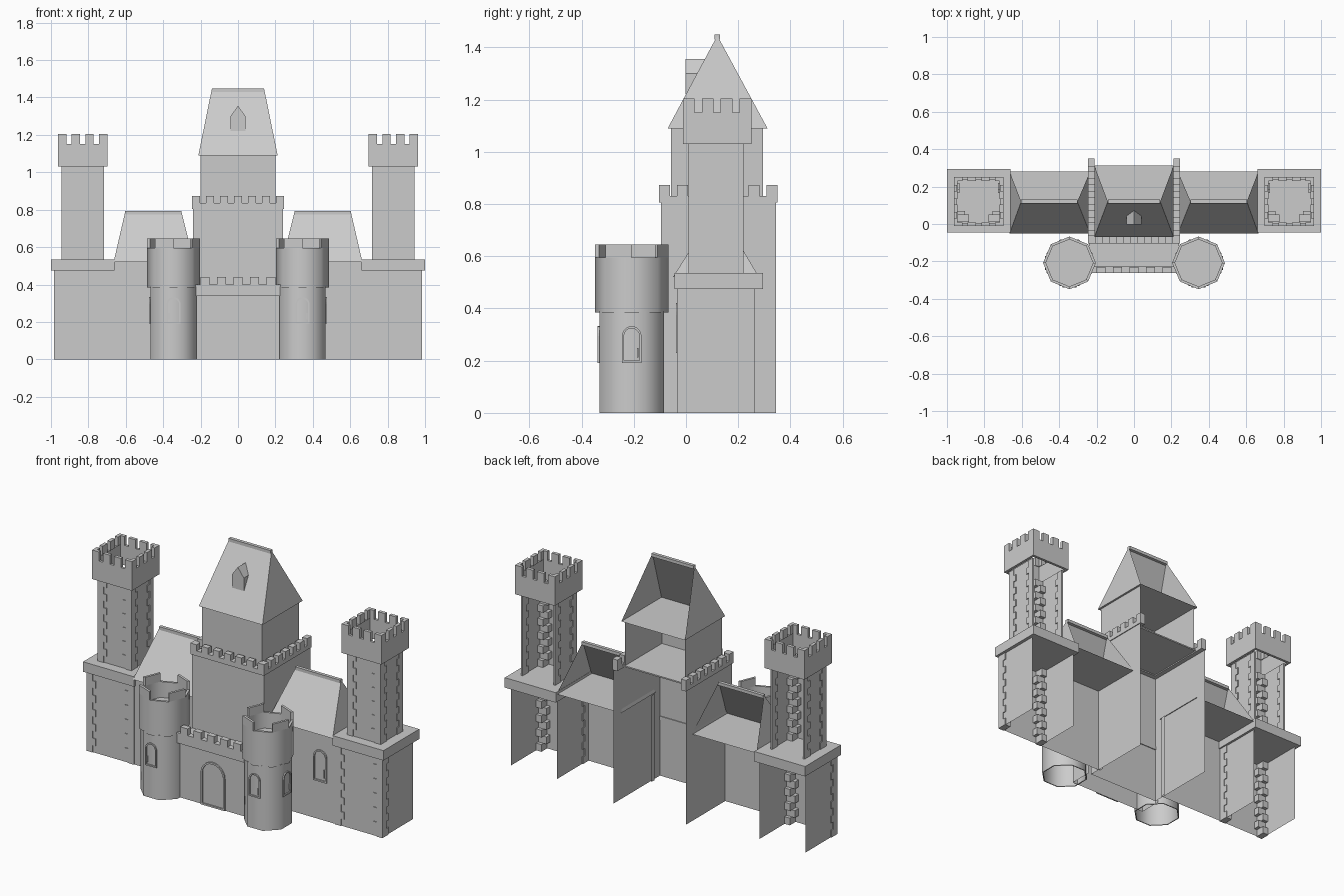
import bpy, bmesh
from math import sin, cos, pi, radians
from mathutils import Matrix, Vector

cube = bpy.data.objects.get("Cube")
if cube:
    bpy.data.objects.remove(cube, do_unlink=True)

COLOUR = (0.6, 0.6, 0.6, 1)
stone = bpy.data.materials.new("grey stone")
stone.use_nodes = True
stone.diffuse_color = COLOUR
stone.node_tree.nodes["Principled BSDF"].inputs["Base Color"].default_value = COLOUR


def finish(name, bm, mirror=False, smooth=False):
    mesh = bpy.data.meshes.new(name)
    bm.to_mesh(mesh)
    bm.free()
    mesh.materials.append(stone)
    if smooth:
        mesh.shade_smooth()
        mesh.set_sharp_from_angle(angle=radians(50))
    ob = bpy.data.objects.new(name, mesh)
    bpy.context.collection.objects.link(ob)
    if mirror:
        ob.modifiers.new("mirror", 'MIRROR').use_mirror_merge = False
    return ob


def add_box(bm, x, y, z, skip=()):
    """Box from three (low, high) ranges; skip lists outward axes left open."""
    size = Vector((x[1] - x[0], y[1] - y[0], z[1] - z[0]))
    mid = Vector((sum(x), sum(y), sum(z))) / 2
    m = Matrix.Translation(mid) @ Matrix.Diagonal(size).to_4x4()
    verts = bmesh.ops.create_cube(bm, size=1, matrix=m)["verts"]
    axes = {"back": (0, 1, 0), "top": (0, 0, 1), "bottom": (0, 0, -1)}
    faces = {f for v in verts for f in v.link_faces}
    for f in faces:
        f.normal_update()
    gone = [f for f in faces if any(f.normal.dot(Vector(axes[s])) > 0.9 for s in skip)]
    bmesh.ops.delete(bm, geom=gone, context='FACES')


def box(name, x, y, z, skip=(), mirror=False):
    bm = bmesh.new()
    add_box(bm, x, y, z, skip)
    return finish(name, bm, mirror)


def spread(lo, hi, count, width):
    """Evenly spaced ranges whose ends touch lo and hi."""
    step = (hi - lo - width) / (count - 1)
    return [(lo + i * step, lo + i * step + width) for i in range(count)]


def battlement(name, x, y, z, nx, ny, width, depth, sides, mirror=False):
    bm = bmesh.new()
    for r in spread(*x, nx, width):
        if "front" in sides:
            add_box(bm, r, (y[0], y[0] + depth), z)
        if "back" in sides:
            add_box(bm, r, (y[1] - depth, y[1]), z)
    if "ends" in sides:
        for r in spread(*y, ny, width):
            add_box(bm, (x[0], x[0] + depth), r, z)
            add_box(bm, (x[1] - depth, x[1]), r, z)
    return finish(name, bm, mirror)


def quoins(name, x, y, z, count, corners):
    """Alternating long and short corner stones standing just proud of the walls."""
    bm = bmesh.new()
    step = (z[1] - z[0]) / count
    out = 0.005
    for i in range(count):
        a, b = (0.055, 0.035) if i % 2 else (0.035, 0.055)
        zr = (z[0] + i * step, z[0] + (i + 1) * step)
        for cx, cy in corners:
            xr = (x[1] - a, x[1] + out) if cx else (x[0] - out, x[0] + a)
            if cy:    # side wall only at the open back
                xr = (x[1] - out, x[1] + out) if cx else (x[0] - out, x[0] + out)
            yr = (y[1] - b, y[1]) if cy else (y[0] - out, y[0] + b)
            add_box(bm, xr, yr, zr)
    finish(name, bm, True)


def hip_roof(name, x, y, z, ridge_x, ridge_y, mirror=False):
    """Front slope, two hips and a floor, open at the back."""
    bm = bmesh.new()
    a, b, c, d = [bm.verts.new((px, py, z[0])) for px, py in
                  ((x[0], y[0]), (x[1], y[0]), (x[1], y[1]), (x[0], y[1]))]
    e, f = [bm.verts.new((px, ridge_y, z[1])) for px in ridge_x]
    for face in ((a, b, f, e), (b, c, f), (d, a, e), (a, d, c, b)):
        bm.faces.new(face)
    add_box(bm, ridge_x, (ridge_y - 0.01, ridge_y + 0.01), (z[1] - 0.015, z[1] + 0.004))
    finish(name, bm, mirror)


def arch_frame(name, place, turn, width, height, trim, mirror=False, handle=True):
    """Raised round-arched frame facing -y before it is turned."""
    def outline(half, foot):
        arc = [(half * cos(pi * i / 10), height - width / 2 + half * sin(pi * i / 10))
               for i in range(11)]
        return [(half, foot)] + arc + [(-half, foot)]
    bm = bmesh.new()
    rings = [[bm.verts.new((px, py, pz)) for px, pz in pts]
             for pts, py in ((outline(width / 2, 0), 0), (outline(width / 2, 0), -0.008),
                             (outline(width / 2 - trim, trim), -0.008),
                             (outline(width / 2 - trim, trim), 0))]
    n = len(rings[0])
    for r0, r1 in zip(rings, rings[1:]):
        for i in range(n):
            j = (i + 1) % n
            bm.faces.new((r0[i], r0[j], r1[j], r1[i]))
    if handle:
        add_box(bm, (width * 0.28, width * 0.34), (-0.008, 0), (height * 0.15, height * 0.4))
    bmesh.ops.recalc_face_normals(bm, faces=bm.faces)
    bm.transform(Matrix.Translation(place) @ Matrix.Rotation(turn, 4, 'Z'))
    finish(name, bm, mirror)


def octagon_ring(name, cx, cy, outer, inner, z, segments, phase=0.0):
    bm = bmesh.new()
    def corner(k, r, h):
        t = k * pi / 4 + phase
        return bm.verts.new((cx + r * cos(t), cy + r * sin(t), h))
    for k in segments:
        loop = [[corner(q, r, h) for r, h in ((outer, z[0]), (outer, z[1]),
                                              (inner, z[1]), (inner, z[0]))] for q in (k, k + 1)]
        for i in range(4):
            j = (i + 1) % 4
            bm.faces.new((loop[0][i], loop[1][i], loop[1][j], loop[0][j]))
        if len(segments) < 8:
            bm.faces.new(loop[0])
            bm.faces.new(loop[1])
    bmesh.ops.remove_doubles(bm, verts=bm.verts, dist=1e-5)
    bmesh.ops.recalc_face_normals(bm, faces=bm.faces)
    finish(name, bm, smooth=True)


OPEN = ("back", "top", "bottom")
HOLLOW = ("top", "bottom")

# Outer towers, open at the back
box("tower_base", (0.674, 0.98), (-0.03, 0.265), (0, 0.48), OPEN, True)
quoins("tower_base_quoins", (0.674, 0.98), (-0.03, 0.265), (0, 0.475), 11, ((0, 0), (1, 0)))
box("tower_ledge", (0.66, 1.0), (-0.045, 0.295), (0.475, 0.535), (), True)
SHAFT_X, SHAFT_Y = (0.722, 0.938), (0.015, 0.22)
box("tower_shaft", SHAFT_X, SHAFT_Y, (0.535, 1.035), OPEN, True)
quoins("tower_shaft_quoins", SHAFT_X, SHAFT_Y, (0.535, 1.03), 12,
       ((0, 0), (1, 0), (0, 1), (1, 1)))
HEAD_X, HEAD_Y = (0.698, 0.963), (-0.012, 0.25)
head = box("tower_head", HEAD_X, HEAD_Y, (1.03, 1.15), HOLLOW, True)
head.modifiers.new("thickness", 'SOLIDIFY').thickness = 0.022
battlement("tower_merlons", HEAD_X, HEAD_Y, (1.15, 1.205), 4, 4, 0.045, 0.02,
           ("front", "back", "ends"), True)

# Wings
box("wing_wall", (0.23, 0.68), (-0.03, 0.0), (0, 0.52), OPEN, True)
hip_roof("wing_roof", (0.235, 0.665), (-0.05, 0.28), (0.52, 0.79), (0.303, 0.603), 0.12, True)
arch_frame("wing_window", (0.57, -0.03, 0.23), 0, 0.09, 0.19, 0.009, True)

# Keep
box("keep_walls", (-0.24, 0.24), (-0.095, 0.345), (0, 0.82), OPEN)
box("keep_front_parapet", (-0.245, 0.245), (-0.103, -0.065), (0.805, 0.835))
box("keep_side_parapet", (0.212, 0.245), (-0.103, 0.35), (0.805, 0.83), (), True)
battlement("keep_merlons", (-0.245, 0.245), (-0.103, 0.35), (0.83, 0.872), 7, 7, 0.042, 0.033,
           ("front", "ends"))
box("keep_floor", (-0.24, 0.24), (-0.09, 0.295), (0.812, 0.82))
box("upper_keep", (-0.2, 0.2), (-0.057, 0.295), (0.82, 1.09), OPEN)
hip_roof("keep_roof", (-0.212, 0.212), (-0.07, 0.312), (1.09, 1.445), (-0.14, 0.14), 0.12)

# Gabled dormer on the keep roof
bm = bmesh.new()
gable = [(-0.04, 1.222), (0.04, 1.222), (0.04, 1.3), (0, 1.355), (-0.04, 1.3)]
front = bm.faces.new([bm.verts.new((px, -0.002, pz)) for px, pz in gable])
new = bmesh.ops.extrude_face_region(bm, geom=[front], use_keep_orig=True)["geom"]
for v in new:
    if isinstance(v, bmesh.types.BMVert):
        v.co.y = -0.07 + (v.co.z - 1.09) * 0.19 / 0.355
bmesh.ops.recalc_face_normals(bm, faces=bm.faces)
finish("roof_dormer", bm)

# Gatehouse
box("gate_wall", (-0.26, 0.26), (-0.235, -0.095), (0, 0.345), OPEN)
box("gate_parapet", (-0.235, 0.235), (-0.262, -0.228), (0.338, 0.4))
box("gate_walk", (-0.24, 0.24), (-0.235, -0.09), (0.338, 0.36))
battlement("gate_merlons", (-0.2, 0.2), (-0.262, -0.228), (0.4, 0.44), 5, 0, 0.048, 0.033,
           ("front",))
arch_frame("gate_door_frame", (0, -0.235, 0), 0, 0.16, 0.27, 0.01, handle=False)

# Octagonal turrets beside the gate
for side, cx in (("left", 0.345), ("right", -0.345)):
    octagon_ring(side + "_turret_base", cx, -0.208, 0.134, 0.128, (0, 0.39), range(8), pi / 8)
    octagon_ring(side + "_turret_head", cx, -0.208, 0.141, 0.126, (0.385, 0.595), range(8))
    octagon_ring(side + "_turret_merlons", cx, -0.208, 0.141, 0.126, (0.595, 0.645), (1, 3, 5, 7))
    bm = bmesh.new()
    bmesh.ops.create_circle(bm, cap_ends=True, segments=8, radius=0.13,
                            matrix=Matrix.Translation((cx, -0.208, 0.5)))
    finish(side + "_turret_floor", bm)
arch_frame("turret_front_window", (0.345, -0.331, 0.192), 0, 0.075, 0.14, 0.008, True)
arch_frame("turret_side_window", (0.468, -0.208, 0.192), pi / 2, 0.075, 0.14, 0.008, True)
